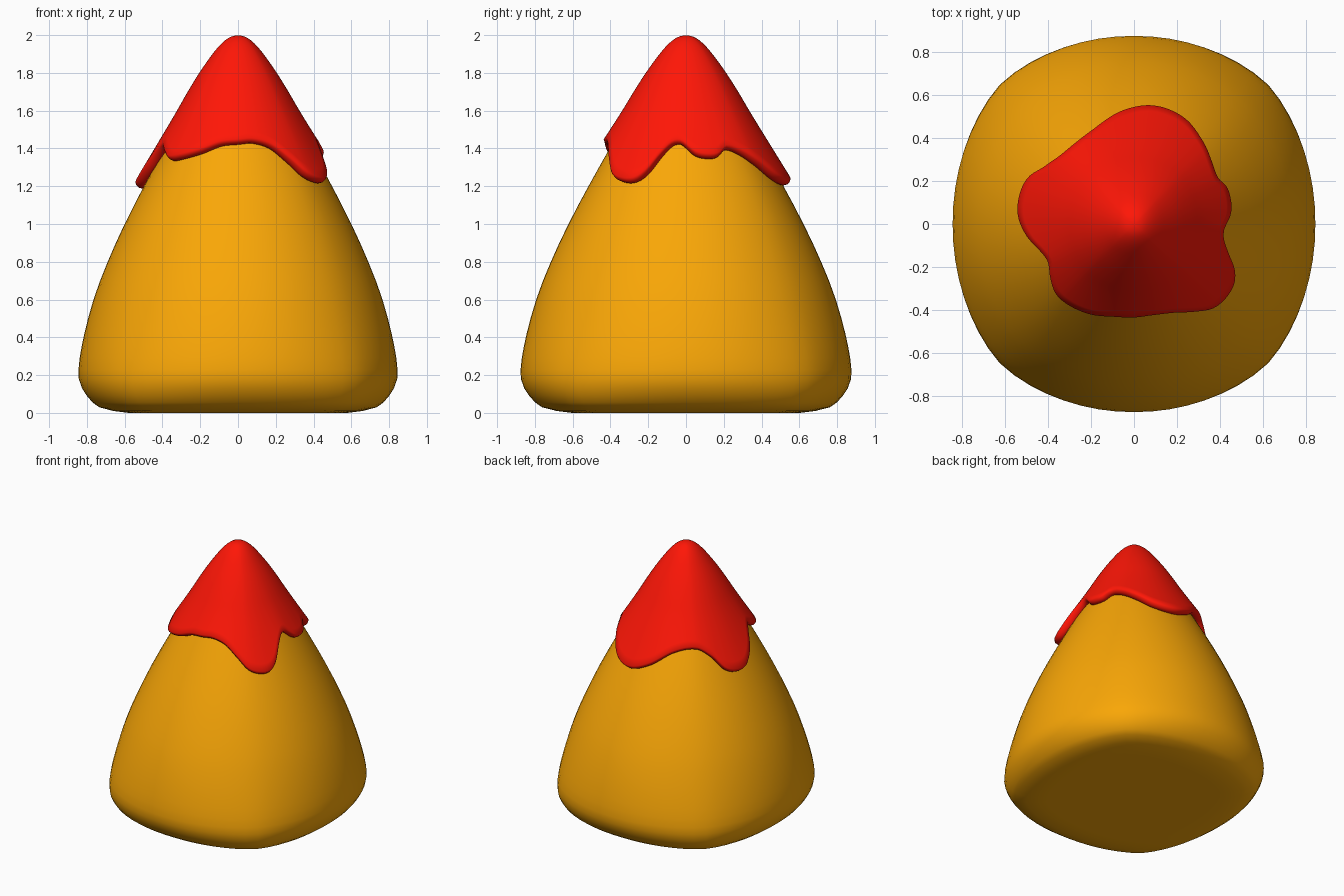
import bpy, bmesh
from math import sin, cos, pi, radians

if "Cube" in bpy.data.objects:
    bpy.data.objects.remove(bpy.data.objects["Cube"])


def spline(pts, t):
    """Smooth curve through (t, value) pairs sorted by t."""
    t = min(max(t, pts[0][0]), pts[-1][0])
    i = 0
    while i < len(pts) - 2 and t > pts[i + 1][0]:
        i += 1

    def slope(k):
        a, b = pts[max(k - 1, 0)], pts[min(k + 1, len(pts) - 1)]
        return (b[1] - a[1]) / (b[0] - a[0])
    (t0, v0), (t1, v1) = pts[i], pts[i + 1]
    h = t1 - t0
    s = (t - t0) / h
    return ((2*s**3 - 3*s**2 + 1) * v0 + (s**3 - 2*s**2 + s) * h * slope(i)
            + (3*s**2 - 2*s**3) * v1 + (s**3 - s**2) * h * slope(i + 1))


# How far the four corner ridges stand out, by height
corner = [(0.0, 0.14), (0.03, 0.11), (0.09, 0.084), (0.18, 0.056), (0.35, 0.037),
          (0.6, 0.022), (1.0, 0.02), (1.4, 0.034), (2.0, 0.04)]


def point(r, a, z):
    """Point on the ridged cross-section of radius r at angle a."""
    q = a % (pi / 2)
    q = min(q, pi / 2 - q) / (pi / 4)
    q *= 1 - 0.08 * q**8
    r *= 1 + spline(corner, z) * q**1.7
    return (r * cos(a), r * sin(a) * 1.037, z)


def loft(name, rings, color, cap_ends):
    """Skin rings of points, given from top to bottom."""
    bm = bmesh.new()
    vs = [[bm.verts.new(p) for p in ring] for ring in rings]
    n = len(vs[0])
    for up, lo in zip(vs, vs[1:]):
        for j in range(n):
            k = (j + 1) % n
            bm.faces.new((up[j], lo[j], lo[k], up[k]))
    for ring in cap_ends:
        bm.faces.new(vs[ring])
    bmesh.ops.recalc_face_normals(bm, faces=bm.faces)
    me = bpy.data.meshes.new(name)
    bm.to_mesh(me)
    bm.free()
    for p in me.polygons:
        p.use_smooth = True
    mat = bpy.data.materials.new(name + "_paint")
    mat.diffuse_color = color
    mat.use_nodes = True
    mat.node_tree.nodes["Principled BSDF"].inputs["Base Color"].default_value = mat.diffuse_color
    me.materials.append(mat)
    ob = bpy.data.objects.new(name, me)
    bpy.context.collection.objects.link(ob)
    return ob


# Body: tapered rounded-square mound with a rolled bottom edge
profile = [(0.0, 0.58), (0.01, 0.66), (0.03, 0.735), (0.09, 0.80), (0.18, 0.843),
           (0.35, 0.828), (0.6, 0.765), (0.8, 0.69), (1.0, 0.6), (1.2, 0.498),
           (1.4, 0.39), (1.6, 0.28), (1.8, 0.16), (1.9, 0.09), (1.94, 0.03)]
heights = [1.94, 1.9, 1.8, 1.7, 1.6, 1.5, 1.4, 1.3, 1.2, 1.1, 1.0, 0.9, 0.8, 0.7, 0.6,
           0.5, 0.42, 0.35, 0.29, 0.23, 0.18, 0.13, 0.09, 0.055, 0.03, 0.01, 0.0]
N = 64
rings = [[point(spline(profile, z), 2 * pi * j / N, z) for j in range(N)] for z in heights]
for f in (0.9, 0.5):
    rings.append([(x * f, y * f, 0) for x, y, z in rings[len(heights) - 1]])
loft("body", rings, (0.95, 0.385, 0.002, 1), (0, -1))

# Sauce cap: skin over the tip with a dripping, rolled rim
shell = [(1.18, 0.555), (1.2, 0.546), (1.4, 0.436), (1.6, 0.322), (1.7, 0.266),
         (1.8, 0.205), (1.9, 0.135), (1.95, 0.093), (1.98, 0.058), (1.994, 0.03), (2.0, 0.0)]
rim = [(0, 1.40), (6, 1.36), (13, 1.345), (21, 1.35), (28, 1.39), (38, 1.37), (50, 1.31),
       (64, 1.23), (80, 1.205), (95, 1.25), (115, 1.35), (135, 1.375), (148, 1.31),
       (157, 1.22), (166, 1.19), (176, 1.20), (186, 1.27), (195, 1.36), (203, 1.40),
       (212, 1.365), (220, 1.335), (228, 1.34), (243, 1.37), (257, 1.41), (270, 1.42),
       (282, 1.425), (295, 1.395), (306, 1.32), (314, 1.25), (322, 1.22), (330, 1.22),
       (336, 1.26), (343, 1.35), (350, 1.41), (356, 1.42)]
rim = [(a - 360, z) for a, z in rim[-3:]] + rim + [(a + 360, z) for a, z in rim[:3]]
N, ROWS, LIP = 180, 28, 0.03
columns = []
for j in range(N):
    deg = 360 * j / N
    low = spline(rim, deg) + LIP
    col = []
    for i in range(1, ROWS + 1):
        u = i / ROWS
        z = 2 - (2 - low) * u**1.7
        col.append((spline(shell, z) + 0.012 * u**6, z))
    r_end = col[-1][0]
    for b in range(30, 181, 30):
        t = radians(b)
        col.append((r_end - 0.033 + 0.033 * cos(t), low - LIP * sin(t)))
    columns.append([point(r, radians(deg), z) for r, z in col])
loft("sauce_cap", list(zip(*columns)), (1.0, 0.008, 0.002, 1), (0,))
